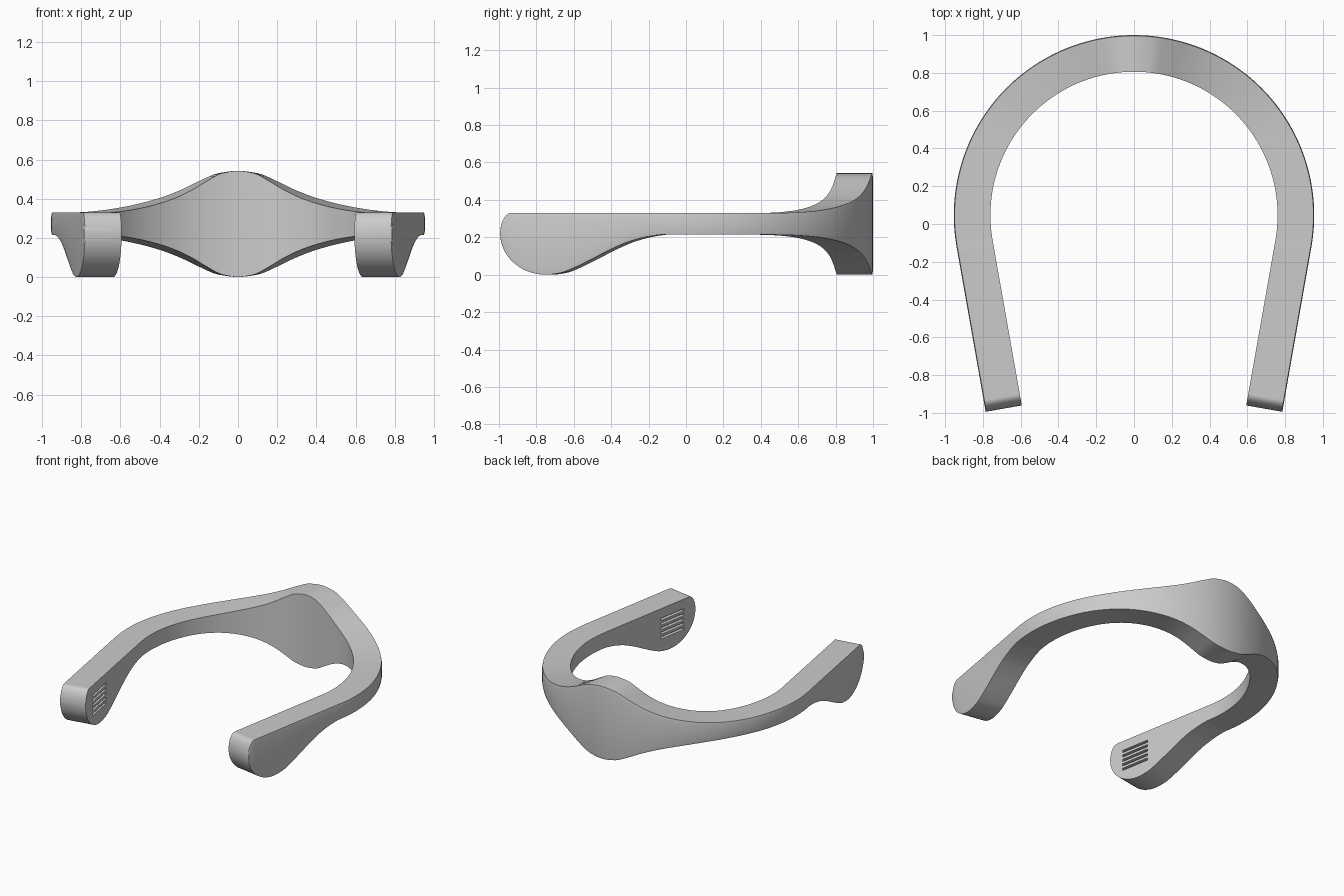
import bpy, bmesh, math
from mathutils import Matrix, Vector

if "Cube" in bpy.data.objects:
    bpy.data.objects.remove(bpy.data.objects["Cube"])

CY, R_IN, R_OUT = 0.046, 0.76, 0.954      # arc centre and radii in plan
R_MID = (R_IN + R_OUT) / 2
ARC = math.radians(100)                   # arc half sweep, then straight legs
LEG = 0.888


def smooth_curve(pts):
    """Monotone cubic through the given points."""
    xs, ys = zip(*pts)
    d = [(ys[i+1]-ys[i]) / (xs[i+1]-xs[i]) for i in range(len(xs)-1)]
    m = [0] + [2*a*b/(a+b) if a*b > 0 else 0 for a, b in zip(d, d[1:])] + [0]

    def f(x):
        if x <= xs[0]:
            return ys[0]
        for i in range(len(d)):
            if x <= xs[i+1]:
                h = xs[i+1] - xs[i]
                t = (x - xs[i]) / h
                return ((2*t**3-3*t*t+1)*ys[i] + (t**3-2*t*t+t)*h*m[i]
                        + (3*t*t-2*t**3)*ys[i+1] + (t**3-t*t)*h*m[i+1])
        return ys[-1]
    return f


# Half height of the back bulge by angle, underside of the leg by distance
bulge = smooth_curve([(0, .271), (6, .259), (12, .219), (18, .173), (24.8, .133),
                      (32, .104), (40, .082), (48, .068), (57, .06), (66, .0575)])
belly = smooth_curve([(0, .2145), (.08, .205), (.18, .18), (.285, .137), (.386, .086),
                      (.487, .037), (.56, .01), (.64, 0)])


def drop(t, a, b):
    """Quarter ellipse rounding at the leg end."""
    u = min(1, max(0, (t - (LEG - a)) / a))
    return b * (1 - math.sqrt(1 - u*u))


def leg_point(t, off, z, side):
    r = R_MID + off
    return Vector((side*(r*math.sin(ARC) + t*math.cos(ARC)),
                   CY + r*math.cos(ARC) - t*math.sin(ARC), z))


def station(kind, v, side):
    """Cross-section ring of the band."""
    if kind == 'arc':
        h = bulge(math.degrees(v))
        zt, zb = .2715 + h, .2715 - h
    else:
        zt, zb = .33 - drop(v, .06, .11), belly(v) + drop(v, .248, .22)
    e = min(.022, .2 * (zt - zb))
    w = R_OUT - R_MID
    ring = [(-w, zb), (-w, zt), (w-.004, zt), (w, zt-e), (w, zb+e), (w-.004, zb)]
    if kind == 'arc':
        return [Vector((side*(R_MID+o)*math.sin(v), CY+(R_MID+o)*math.cos(v), z))
                for o, z in ring]
    return [leg_point(v, o, z, side) for o, z in ring]


half = [('arc', ARC*i/80) for i in range(81)]
half += [('leg', .64*i/32) for i in range(1, 33)]
half += [('leg', .64 + .248*math.sin(math.pi/2*i/36)) for i in range(1, 37)]
path = [(k, v, -1) for k, v in reversed(half[1:])] + [(k, v, 1) for k, v in half]

# Neck band
bm = bmesh.new()
rings = [[bm.verts.new(p) for p in station(*s)] for s in path]
for a, b in zip(rings, rings[1:]):
    for i in range(6):
        j = (i + 1) % 6
        bm.faces.new((a[i], a[j], b[j], b[i]))
bmesh.ops.remove_doubles(bm, verts=bm.verts, dist=1e-5)
# Close the tip seam edges if any stay open
bmesh.ops.holes_fill(bm, edges=[e for e in bm.edges if e.is_boundary], sides=8)
bmesh.ops.recalc_face_normals(bm, faces=bm.faces)
mesh = bpy.data.meshes.new("neck_band")
bm.to_mesh(mesh)
bm.free()
band = bpy.data.objects.new("neck_band", mesh)
bpy.context.collection.objects.link(band)

# Vent slots on the inner face of both leg ends
bm = bmesh.new()
for side in (-1, 1):
    for i in range(5):
        c = leg_point(LEG - .22, R_IN - R_MID, .18 + (i-2)*.035, side)
        rot = Matrix.Rotation(-side*math.radians(10), 4, 'Z')
        bmesh.ops.create_cube(bm, size=1, matrix=Matrix.Translation(c) @ rot
                              @ Matrix.Diagonal((.05, .22, .017, 1)))
cut_mesh = bpy.data.meshes.new("slot_cutter")
bm.to_mesh(cut_mesh)
bm.free()
cutter = bpy.data.objects.new("slot_cutter", cut_mesh)
cutter.hide_render = True
bpy.context.collection.objects.link(cutter)

bpy.context.view_layer.objects.active = band
band.select_set(True)
mod = band.modifiers.new("slots", 'BOOLEAN')
mod.operation, mod.object, mod.solver = 'DIFFERENCE', cutter, 'EXACT'
bpy.ops.object.modifier_apply(modifier=mod.name)
bpy.data.objects.remove(cutter)
bpy.ops.object.shade_smooth_by_angle(angle=math.radians(30))
